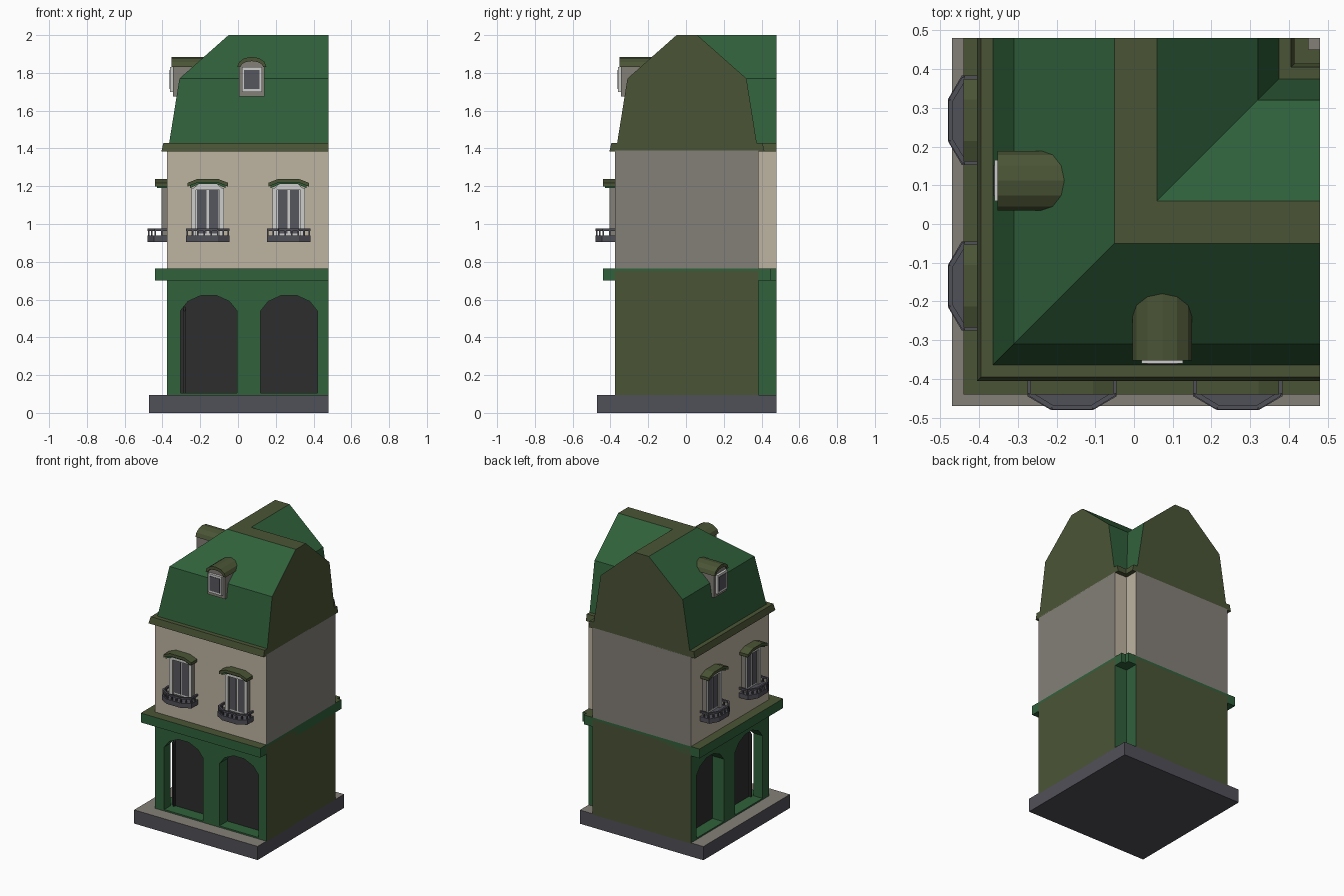
import bpy, bmesh, math
from mathutils import Vector

if "Cube" in bpy.data.objects:
    bpy.data.objects.remove(bpy.data.objects["Cube"])


def material(name, *rgb):
    m = bpy.data.materials.new(name)
    lin = [(v / 255 / 12.92) if v < 10 else ((v / 255 + 0.055) / 1.055) ** 2.4 for v in rgb]
    m.diffuse_color = (*lin, 1)
    m.use_nodes = True
    m.node_tree.nodes["Principled BSDF"].inputs["Base Color"].default_value = m.diffuse_color
    return m


GREEN = material("green_paint", 48, 97, 59)
OLIVE = material("olive_trim", 74, 84, 53)
BEIGE = material("beige_plaster", 190, 180, 161)
GREY = material("grey_stone", 132, 128, 120)
DARK = material("dark_grey_stone", 80, 80, 88)
BLACK = material("black_opening", 45, 45, 45)
WHITE = material("white_frame", 206, 206, 204)
GLASS = material("window_glass", 86, 86, 94)

C, END = 0.005, 0.48      # wing centre line and party wall plane


def finish(name, bm, mats, rule=None):
    bmesh.ops.recalc_face_normals(bm, faces=bm.faces)
    bm.normal_update()
    if rule:
        for f in bm.faces:
            f.material_index = rule(f.normal, f.calc_center_median())
    me = bpy.data.meshes.new(name)
    bm.to_mesh(me)
    bm.free()
    for m in mats:
        me.materials.append(m)
    ob = bpy.data.objects.new(name, me)
    bpy.context.collection.objects.link(ob)
    return ob


def loft(name, rings, mats, rule=None):
    """Join equal cross-sections into a closed solid."""
    bm = bmesh.new()
    vs = [[bm.verts.new(p) for p in r] for r in rings]
    n = len(vs[0])
    for a, b in zip(vs, vs[1:]):
        for i in range(n):
            j = (i + 1) % n
            bm.faces.new((a[i], a[j], b[j], b[i]))
    bm.faces.new(vs[0])
    bm.faces.new(vs[-1][::-1])
    return finish(name, bm, mats, rule)


def wing(name, prof, mats, rule=None):
    """Sweep an (offset, z) profile along the L-shaped plan."""
    return loft(name, [[(END, C + d, z) for d, z in prof],
                       [(C + d, C + d, z) for d, z in prof],
                       [(C + d, END, z) for d, z in prof]], mats, rule)


def prism(name, pts, y0, y1, mats, left=False, rule=None):
    """Extrude a facade outline (u, z); left mirrors it to the left facade."""
    rings = [[(y, u, z) if left else (u, y, z) for u, z in pts] for y in (y0, y1)]
    return loft(name, rings, mats, rule)


def slab(name, pts, z0, z1, mats, left=False, rule=None):
    rings = [[(y, x, z) if left else (x, y, z) for x, y in pts] for z in (z0, z1)]
    return loft(name, rings, mats, rule)


def rect(u0, u1, z0, z1):
    return [(u0, z0), (u1, z0), (u1, z1), (u0, z1)]


def arc(u, half, z, rise, n):
    """Points of a half-ellipse from right to left."""
    return [(u + half * math.cos(math.pi * i / n), z + rise * math.sin(math.pi * i / n))
            for i in range(n + 1)]


def party(n, c):
    return 1 if max(c.x, c.y) > END - 0.001 and max(n.x, n.y) > 0.9 else 0


# pavement
slab("pavement", rect(-0.47, END, -0.47, END), 0, 0.095, [DARK, GREY],
     rule=lambda n, c: 1 if n.z > 0.9 else 0)

# storeys and cornices
ground = wing("ground_floor", [(-.38, .09), (-.38, .75), (.38, .75), (.38, .09)],
              [GREEN, OLIVE], party)
wing("shop_cornice", [(-.445, .70), (-.445, .765), (.445, .765), (.445, .70)],
     [GREEN, OLIVE], lambda n, c: 1 if n.z > 0.9 else 0)
wing("upper_floor", [(-.38, .765), (-.38, 1.39), (.38, 1.39), (.38, .765)],
     [BEIGE, GREY], party)
wing("eave", [(-.41, 1.385), (-.40, 1.43), (.40, 1.43), (.41, 1.385)], [OLIVE])

# mansard roof with flat olive ridge and gable ends
wing("mansard_roof", [(-.37, 1.425), (-.315, 1.77), (-.055, 2), (.055, 2),
                      (.315, 1.77), (.37, 1.425)], [GREEN, OLIVE],
     lambda n, c: 1 if n.z > 0.95 or party(n, c) else 0)

# arched shop openings, cut into the ground floor
cutters = []
for left in (False, True):
    for u in (-.155, .27):
        shape = [(u - .15, .105), (u + .15, .105), (u + .15, .54), (u + .11, .59),
                 (u + .04, .622), (u - .04, .622), (u - .11, .59), (u - .15, .54)]
        cutters.append(prism("opening_cutter", shape, -.5, -.28, [GREEN], left))
        prism("shop_opening", shape, -.288, -.279, [BLACK], left)
bpy.context.view_layer.objects.active = ground
for cut in cutters:
    mod = ground.modifiers.new("cut", "BOOLEAN")
    mod.operation, mod.solver, mod.object = "DIFFERENCE", "EXACT", cut
    bpy.ops.object.modifier_apply(modifier=mod.name)
    bpy.data.objects.remove(cut)


def tube(name, a, b, r, left):
    """Square bar between two points."""
    a, b = Vector(a), Vector(b)
    d = (b - a).normalized()
    s = d.cross(Vector((0, 0, 1)) if abs(d.z) < 0.9 else Vector((1, 0, 0))).normalized() * r
    t = d.cross(s).normalized() * r
    rings = [[p + s + t, p - s + t, p - s - t, p + s - t] for p in (a, b)]
    if left:
        rings = [[(v.y, v.x, v.z) for v in ring] for ring in rings]
    loft(name, rings, [DARK])


def window(u, left):
    # surround: white front, stone sides
    front = lambda n, c: 0 if min(n.x, n.y) < -0.9 and abs(n.x if left else n.y) > 0.9 else 1
    for s in (-1, 1):
        prism("window_jamb", rect(*sorted((u + s * .062, u + s * .086)), .93, 1.19),
              -.37, -.405, [WHITE, GREY], left, front)
        # glazed door leaf
        prism("window_pane", rect(*sorted((u + s * .006, u + s * .056)), .95, 1.185),
              -.388, -.394, [GLASS], left)
    prism("window_leaf", rect(u - .065, u + .065, .935, 1.2), -.37, -.39, [WHITE], left)
    prism("window_head", [(u - .086, 1.18), (u + .086, 1.18), (u + .05, 1.212), (u - .05, 1.212)],
          -.37, -.405, [WHITE, GREY], left, front)
    # two-layer arched hood
    for name, w, z, t, y, m in (("hood_lower", .095, 1.19, .024, -.43, GREEN),
                                ("hood_upper", .107, 1.198, .02, -.44, OLIVE)):
        top = [(u + k * w, z + t + h) for k, h in ((1, 0), (.5, .021), (-.5, .021), (-1, 0))]
        low = [(a, b - t) for a, b in reversed(top)]
        prism(name, top + low, -.37, y, [m], left)
    # balcony slab, balusters and rail
    plan = [(-.115, -.37), (-.115, -.445), (-.055, -.48), (.055, -.48), (.115, -.445), (.115, -.37)]
    slab("balcony_slab", [(u + a, b) for a, b in plan], .905, .938, [DARK], left)
    path = [Vector((u + a * .95, b + (.007 if b < -.4 else 0), 0)) for a, b in plan]
    for a, b in zip(path, path[1:]):
        up = Vector((0, 0, .97))
        tube("balcony_rail", a + up, b + up, .006, left)
        count = max(2, round((b - a).length / .03))
        for i in range(count):
            p = a.lerp(b, i / count)
            tube("baluster", p + Vector((0, 0, .93)), p + up, .004, left)


def dormer(u, left):
    prism("dormer_body", rect(u - .068, u + .068, 1.675, 1.835) [:2] + arc(u, .068, 1.83, .04, 6),
          -.343, -.2, [GREY], left)
    prism("dormer_roof", arc(u, .077, 1.832, .053, 6) + arc(u, .06, 1.832, .03, 6)[::-1],
          -.352, -.17, [OLIVE], left)
    prism("dormer_frame", rect(u - .053, u + .053, 1.70, 1.83), -.34, -.36, [WHITE], left)
    prism("dormer_glass", rect(u - .04, u + .04, 1.715, 1.815), -.358, -.363, [GLASS], left)


# windows and dormers on both street facades
for left in (False, True):
    for u in (-.16, .268):
        window(u, left)
    dormer(.112 if left else .073, left)
